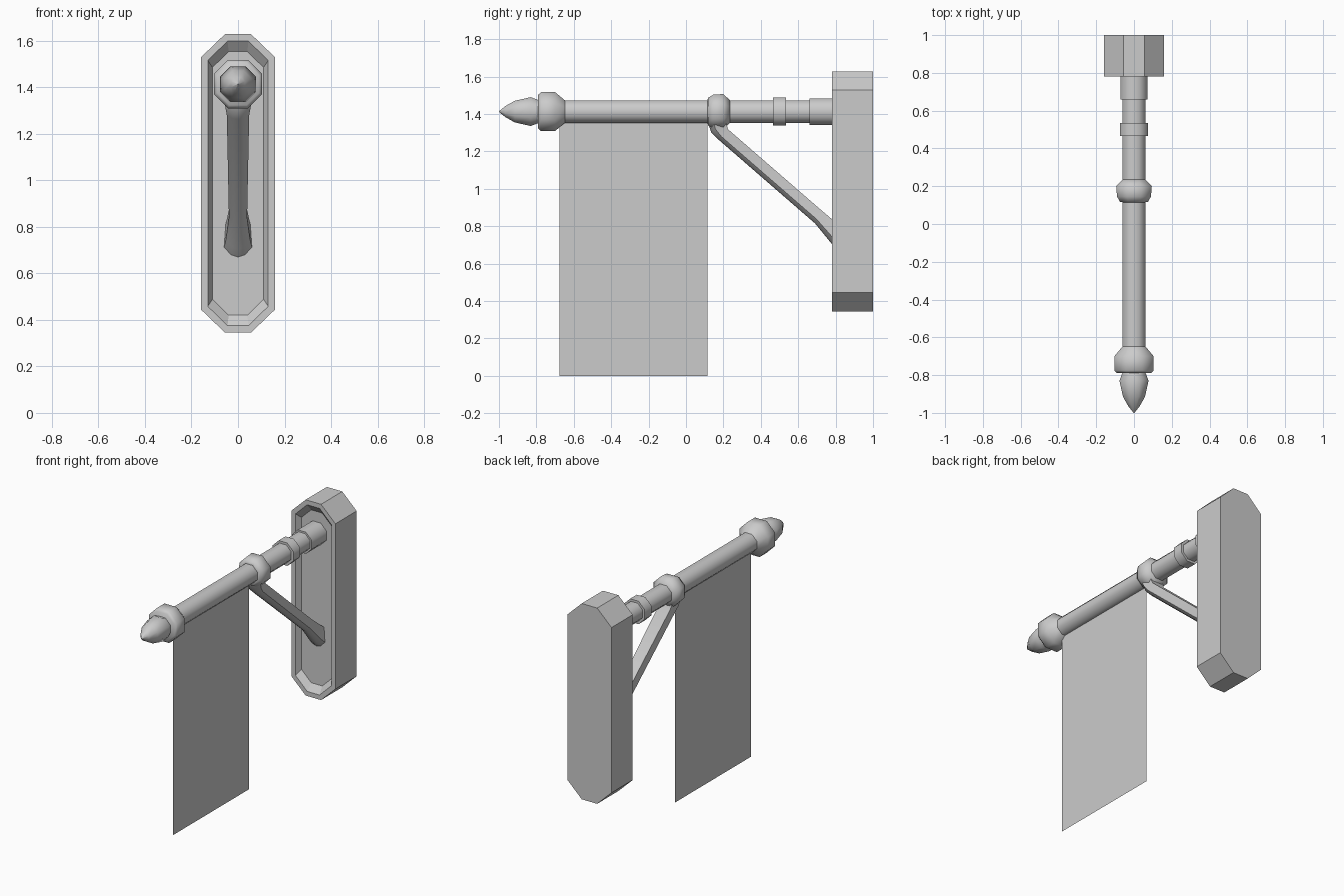
import bpy, math

if "Cube" in bpy.data.objects:
    bpy.data.objects.remove(bpy.data.objects["Cube"])

POLE_Z = 1.413


def make(name, verts, faces, smooth=None):
    me = bpy.data.meshes.new(name)
    me.from_pydata(verts, [], faces)
    me.validate()
    ob = bpy.data.objects.new(name, me)
    bpy.context.collection.objects.link(ob)
    bpy.ops.object.select_all(action='DESELECT')
    ob.select_set(True)
    bpy.context.view_layer.objects.active = ob
    bpy.ops.object.mode_set(mode='EDIT')
    bpy.ops.mesh.select_all(action='SELECT')
    if len(faces) > 1:
        bpy.ops.mesh.normals_make_consistent(inside=False)
    bpy.ops.object.mode_set(mode='OBJECT')
    if smooth:
        bpy.ops.object.shade_smooth_by_angle(angle=math.radians(smooth))
    return ob


def loft(name, rings, smooth=None):
    """Skin equal-length closed rings and cap both ends."""
    n = len(rings[0])
    verts = [p for r in rings for p in r]
    faces = [(i * n + j, i * n + (j + 1) % n, (i + 1) * n + (j + 1) % n, (i + 1) * n + j)
             for i in range(len(rings) - 1) for j in range(n)]
    faces += [tuple(range(n)), tuple(range(len(verts) - n, len(verts)))]
    return make(name, verts, faces, smooth)


def turned(name, profile, sides=8, smooth=50):
    """Eight-sided turning along y; profile holds (y, flat-to-centre radius)."""
    rings = []
    for y, r in profile:
        r = r / math.cos(math.pi / sides)
        angles = [(k + 0.5) * 2 * math.pi / sides for k in range(sides)]
        rings.append([(r * math.cos(a), y, POLE_Z + r * math.sin(a)) for a in angles])
    return loft(name, rings, smooth)


def octagon(y, w, cw, z0, z1, cz):
    """Tall chamfered outline: half width, half top width, z range, chamfer height."""
    return [(-cw, y, z1), (cw, y, z1), (w, y, z1 - cz), (w, y, z0 + cz),
            (cw, y, z0), (-cw, y, z0), (-w, y, z0 + cz), (-w, y, z1 - cz)]


# Wall plate with a recessed front panel
loft("wall_plate", [
    octagon(1.0, 0.16, 0.056, 0.345, 1.628, 0.10),
    octagon(0.78, 0.16, 0.056, 0.345, 1.628, 0.10),
    octagon(0.78, 0.13, 0.045, 0.375, 1.598, 0.083),
    octagon(0.815, 0.11, 0.04, 0.42, 1.553, 0.068)])

# Pole and its turned details
turned("pole", [(-0.70, 0.06), (0.82, 0.06)])
turned("pole_band", [(0.465, 0.075), (0.535, 0.075)])
turned("pole_socket", [(0.66, 0.071), (0.82, 0.071)])
turned("end_collar", [(-0.79, 0.09), (-0.775, 0.104), (-0.70, 0.104), (-0.645, 0.058)])
turned("finial", [(-1.0, 0.002), (-0.965, 0.03), (-0.915, 0.058), (-0.83, 0.077),
                  (-0.79, 0.062), (-0.77, 0.062)])
turned("brace_ring", [(0.115, 0.06), (0.118, 0.074), (0.145, 0.09), (0.20, 0.094), (0.235, 0.06)])

# Diagonal brace: upper (y, z), lower (y, z), half width
stations = [((0.205, 1.40), (0.112, 1.37), 0.065),
            ((0.212, 1.36), (0.135, 1.30), 0.055),
            ((0.225, 1.318), (0.175, 1.262), 0.048),
            ((0.715, 0.893), (0.69, 0.815), 0.039),
            ((0.78, 0.838), (0.78, 0.705), 0.052),
            ((0.82, 0.805), (0.815, 0.67), 0.06)]
section = [(-0.9, 0), (0.9, 0), (1, 0.7), (0.5, 0.93), (0, 1), (-0.5, 0.93), (-1, 0.7)]
loft("brace", [[(w * x, a[0] + (b[0] - a[0]) * t, a[1] + (b[1] - a[1]) * t)
                for x, t in section] for a, b, w in stations], 40)

# Hanging cloth
make("banner", [(0, -0.675, 0), (0, 0.115, 0), (0, 0.115, 1.37), (0, -0.675, 1.37)], [(0, 1, 2, 3)])
